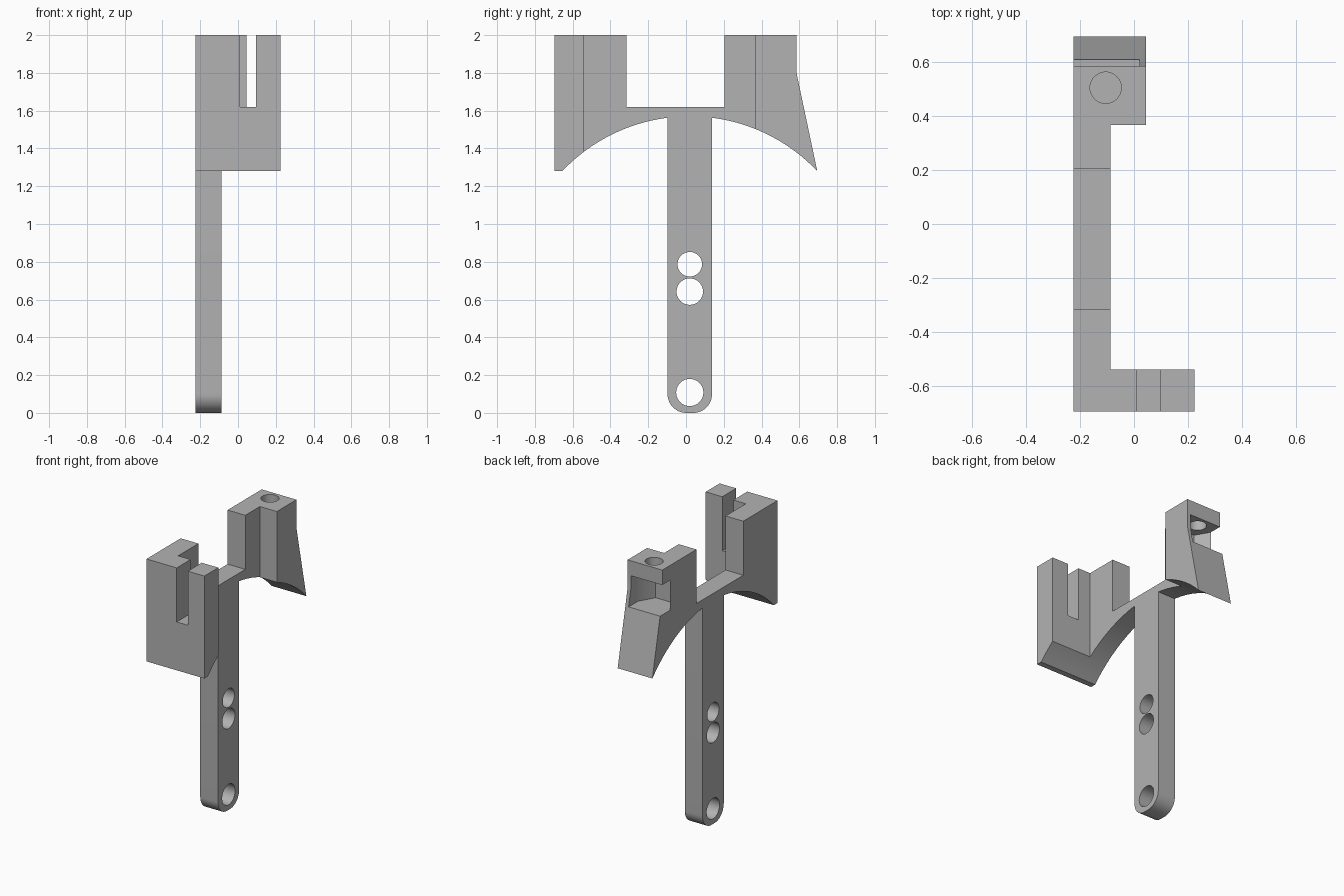
import bpy, bmesh
from math import sin, cos, pi, asin, radians
from mathutils import Vector

cube = bpy.data.objects.get("Cube")
if cube:
    bpy.data.objects.remove(cube, do_unlink=True)

grey = bpy.data.materials.new("plain grey")
grey.use_nodes = True
colour = (0.45, 0.45, 0.45, 1)
grey.diffuse_color = colour
grey.node_tree.nodes["Principled BSDF"].inputs["Base Color"].default_value = colour


def prism(name, points, offset):
    """Extrude a closed outline of 3D points along offset."""
    bm = bmesh.new()
    face = bm.faces.new([bm.verts.new(p) for p in points])
    new = bmesh.ops.extrude_face_region(bm, geom=[face])["geom"]
    bmesh.ops.translate(bm, vec=Vector(offset),
                        verts=[v for v in new if isinstance(v, bmesh.types.BMVert)])
    bmesh.ops.recalc_face_normals(bm, faces=bm.faces)
    mesh = bpy.data.meshes.new(name)
    bm.to_mesh(mesh)
    bm.free()
    mesh.materials.append(grey)
    obj = bpy.data.objects.new(name, mesh)
    bpy.context.collection.objects.link(obj)
    return obj


def box(name, x0, x1, y0, y1, z0, z1):
    return prism(name, [(x0, y0, z0), (x1, y0, z0), (x1, y1, z0), (x0, y1, z0)],
                 (0, 0, z1 - z0))


def arc(cy, cz, r, start, end, steps):
    return [(cy + r * cos(start + (end - start) * i / steps),
             cz + r * sin(start + (end - start) * i / steps)) for i in range(steps + 1)]


def cut(obj, cutter):
    cutter.hide_render = True
    mod = obj.modifiers.new("cut", 'BOOLEAN')
    mod.operation = 'DIFFERENCE'
    mod.solver = 'EXACT'
    mod.object = cutter
    bpy.context.view_layer.objects.active = obj
    bpy.ops.object.modifier_apply(modifier=mod.name)
    bpy.data.objects.remove(cutter, do_unlink=True)


# Side outline: two uprights, arched underside and round-ended shaft
mid, arch_r, arch_z, half = 0.02, 0.93, 0.64, 0.118
rim = asin(0.64 / arch_r)
inner = pi / 2 - asin(half / arch_r)
outline = [(-0.695, 2), (-0.695, 1.28), (-0.655, 1.28)]
outline += arc(mid, arch_z, arch_r, pi - rim - 0.04, pi - inner, 24)
outline += arc(mid - half + 0.1, 0.1, 0.1, pi, 1.5 * pi, 12)
outline += arc(mid + half - 0.1, 0.1, 0.1, 1.5 * pi, 2 * pi, 12)
outline += arc(mid, arch_z, arch_r, inner, rim + 0.04, 24)
outline += [(0.695, 1.28), (0.585, 1.8), (0.585, 2),
            (0.205, 2), (0.205, 1.62), (-0.315, 1.62), (-0.315, 2)]
body = prism("bracket_body", [(-0.225, y, z) for y, z in outline], (0.45, 0, 0))

# Narrow the middle to a plate and shorten the rear block
cut(body, box("plate_cutter", -0.087, 0.5, -0.54, 0.367, -0.5, 2.5))
cut(body, box("rear_cutter", 0.045, 0.5, 0.2, 1, -0.5, 2.5))

# Upright slot in the front block
cut(body, box("slot_cutter", 0.01, 0.096, -1, -0.4, 1.62, 2.5))

# Nut pocket open at the back, with a bolt hole from the top
nut_x, nut_y, nut_r = -0.105, 0.505, 0.125
pocket = [(nut_x + nut_r * cos(pi + i * pi / 3), nut_y + nut_r * sin(pi + i * pi / 3))
          for i in range(4)]
pocket += [(nut_x + nut_r, 1), (nut_x - nut_r, 1)]
cut(body, prism("pocket_cutter", [(x, y, 1.685) for x, y in pocket], (0, 0, 0.21)))
cut(body, prism("bolt_cutter",
                [(x, y, 1.8) for x, y in arc(nut_x, nut_y, 0.058, 0, 2 * pi, 40)[:-1]],
                (0, 0, 0.5)))

# Holes through the shaft
for z, r in ((0.108, 0.072), (0.642, 0.07), (0.787, 0.065)):
    cut(body, prism("hole_cutter",
                    [(-0.5, y, h) for y, h in arc(mid, z, r, 0, 2 * pi, 40)[:-1]],
                    (1, 0, 0)))

bpy.ops.object.select_all(action='DESELECT')
body.select_set(True)
bpy.context.view_layer.objects.active = body
bpy.ops.object.shade_smooth_by_angle(angle=radians(30))
